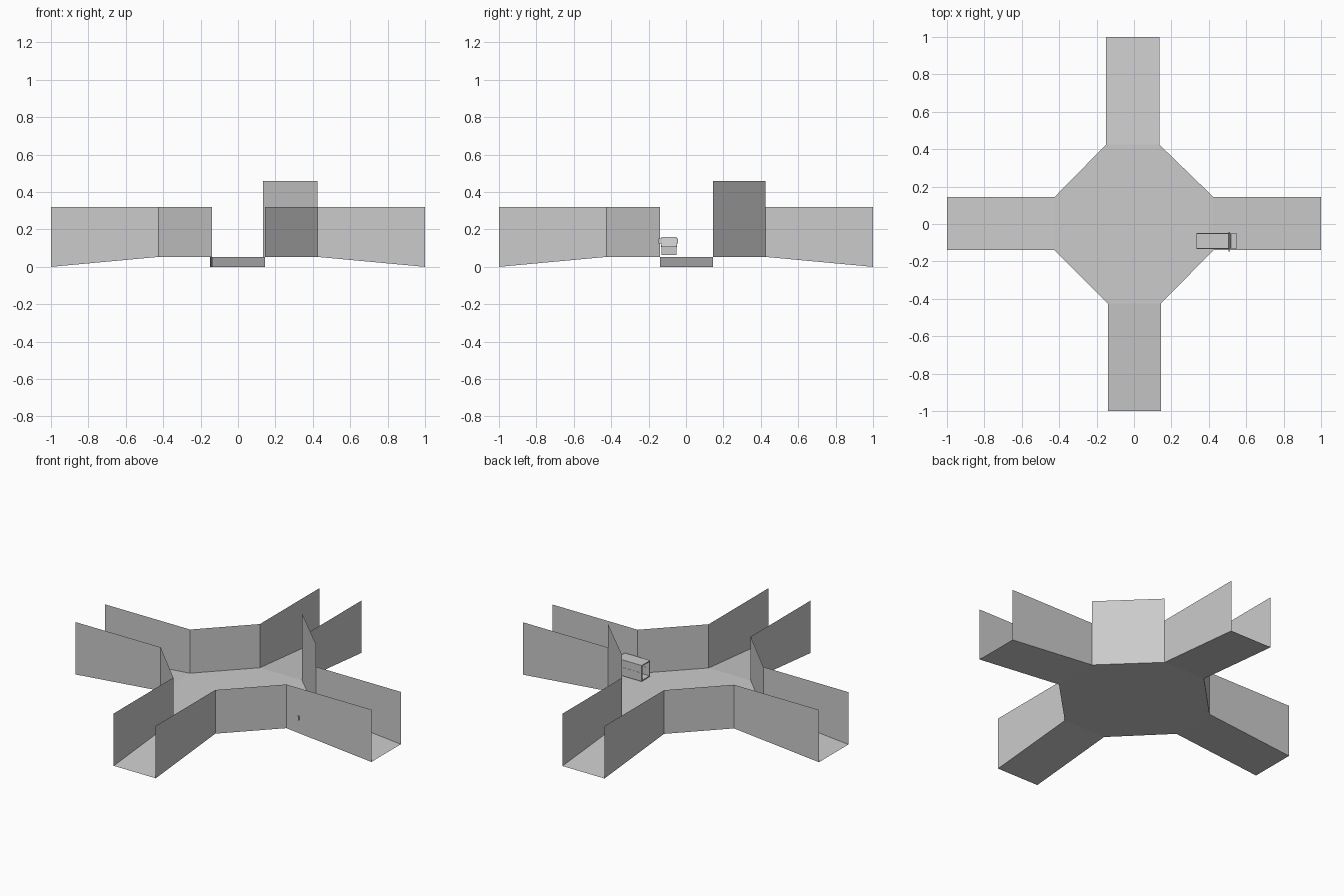
import bpy
from mathutils import Vector

cube = bpy.data.objects.get("Cube")
if cube:
    bpy.data.objects.remove(cube, do_unlink=True)


def make_material(name, value):
    mat = bpy.data.materials.new(name)
    mat.use_nodes = True
    colour = (value, value, value, 1)
    mat.diffuse_color = colour
    mat.node_tree.nodes["Principled BSDF"].inputs["Base Color"].default_value = colour
    return mat


GREY = make_material("plain grey", 0.6)


def make_mesh(name, verts, faces):
    mesh = bpy.data.meshes.new(name)
    mesh.from_pydata([tuple(v) for v in verts], [], faces)
    mesh.materials.append(GREY)
    obj = bpy.data.objects.new(name, mesh)
    bpy.context.collection.objects.link(obj)
    return obj


def wall(name, a, b, top):
    """Upright sheet standing on the edge a-b."""
    up = [Vector((p.x, p.y, top)) for p in (b, a)]
    return make_mesh(name, [a, b] + up, [(0, 1, 2, 3)])


def box(name, x, y, z):
    """Box given by its ranges along each axis."""
    verts = [(i, j, k) for i in x for j in y for k in z]
    faces = [(0, 1, 3, 2), (4, 6, 7, 5), (0, 4, 5, 1),
             (2, 3, 7, 6), (0, 2, 6, 4), (1, 5, 7, 3)]
    return make_mesh(name, verts, faces)


HALF, HUB, END = 0.142, 0.425, 1.0
DECK, WALL_TOP, TALL_TOP = 0.053, 0.32, 0.46

# Four ramps with side walls, in anticlockwise order
arms = [("left", (1, 0), 0.002), ("back", (0, 1), 0.007),
        ("right", (-1, 0), -0.002), ("front", (0, -1), 0.002)]
hub_edge = []
for name, (dx, dy), shift in arms:
    out, side = Vector((dx, dy, 0)), Vector((-dy, dx, 0))
    inner = [out * HUB + side * (shift + s * HALF) + Vector((0, 0, DECK)) for s in (-1, 1)]
    outer = [out * END + side * (shift + s * HALF) for s in (-1, 1)]
    make_mesh(name + "_ramp", [inner[0], outer[0], outer[1], inner[1]], [(0, 1, 2, 3)])
    for i in (0, 1):
        wall(f"{name}_ramp_wall_{i + 1}", inner[i], outer[i], WALL_TOP)
    hub_edge += inner

# Eight-sided deck and the diagonal walls, one of them taller
make_mesh("deck", hub_edge, [tuple(range(len(hub_edge)))])
for i in range(4):
    a, b = hub_edge[2 * i + 1], hub_edge[(2 * i + 2) % 8]
    wall(f"diagonal_wall_{i + 1}", a, b, TALL_TOP if i == 0 else WALL_TOP)

# Thin line marked on the deck
path = [Vector(p) for p in ((0.34, 0.14, 0), (0.34, -0.14, 0), (0.14, -0.34, 0), (-0.07, -0.34, 0))]
for i, (a, b) in enumerate(zip(path, path[1:])):
    d = (b - a).normalized() * 0.003
    n = Vector((-d.y, d.x, 0))
    lift = Vector((0, 0, DECK + 0.002))
    make_mesh(f"deck_line_{i + 1}", [p + lift for p in (a - n, b - n, b + n, a + n)], [(0, 1, 2, 3)])

# Small van: hollow body open at the rear
Y0, Y1, T = -0.132, -0.05, 0.006
REAR, NOSE = 0.335, 0.55
box("van_floor", (REAR, 0.51), (Y0, Y1), (0.062, 0.068))
box("van_roof", (REAR, 0.505), (Y0, Y1), (0.154, 0.16))
for name, y in (("right", (Y0, Y0 + T)), ("left", (Y1 - T, Y1))):
    box(f"van_{name}_side", (REAR, 0.505), y, (0.062, 0.16))
    box(f"van_{name}_belt", (REAR, 0.505), (y[0] - 0.001, y[1] + 0.001), (0.106, 0.114))
box("van_hood", (0.505, NOSE), (Y0, Y1), (0.062, 0.11))
make_mesh("van_windscreen",
          [(0.518, Y0, 0.11), (0.518, Y1, 0.11), (0.505, Y1, 0.16), (0.505, Y0, 0.16)],
          [(0, 1, 2, 3)])
for name, y in (("right", (-0.146, Y0)), ("left", (Y1, -0.043))):
    box(f"van_{name}_mirror", (0.504, 0.513), y, (0.126, 0.151))
